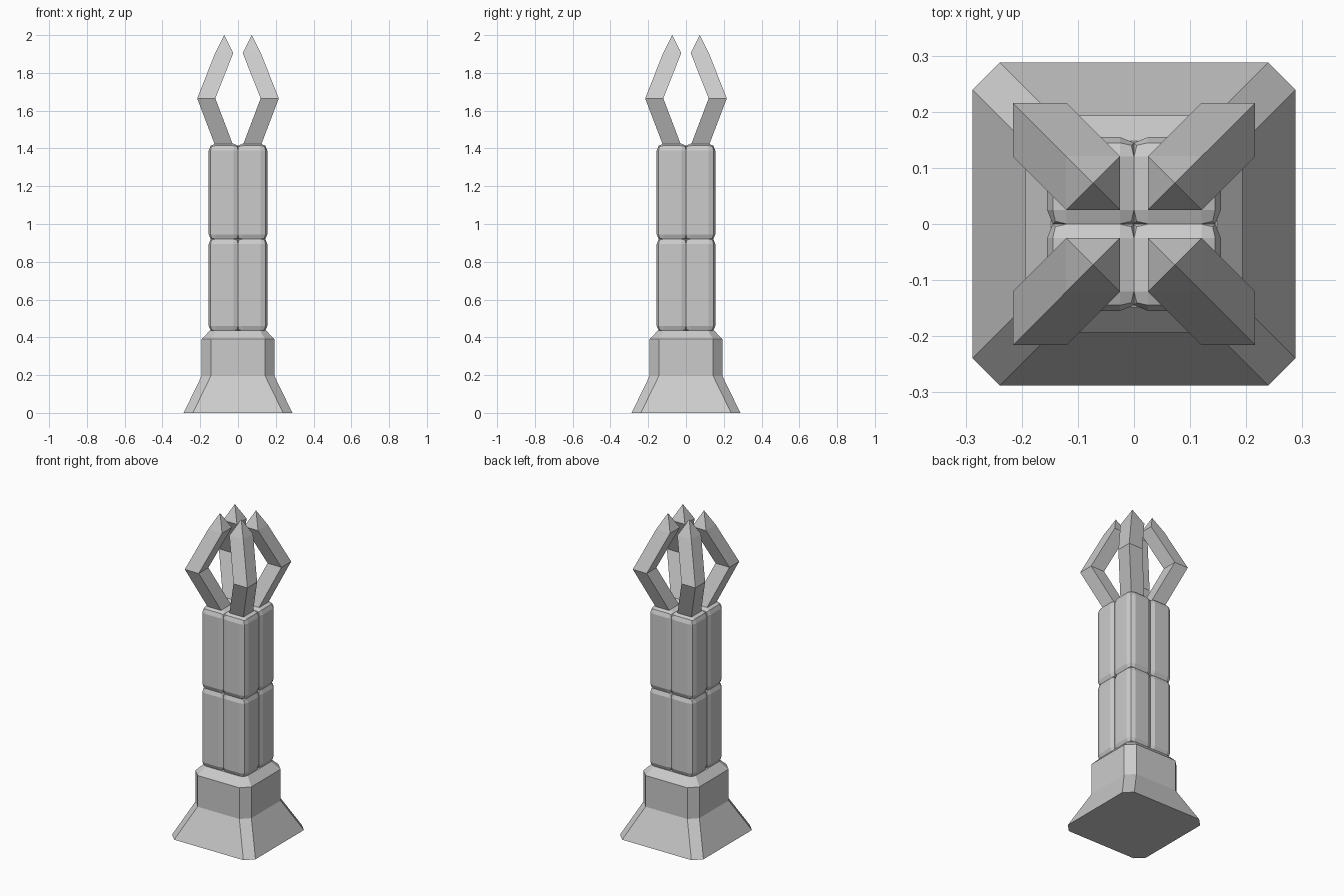
import bpy, bmesh
from mathutils import Matrix, Vector

if "Cube" in bpy.data.objects:
    bpy.data.objects.remove(bpy.data.objects["Cube"])


def loft(name, rings, tip=None):
    """Skin a stack of equal-sized rings; close with caps or a pointed tip."""
    bm = bmesh.new()
    loops = [[bm.verts.new(p) for p in r] for r in rings]
    n = len(loops[0])
    for a, b in zip(loops, loops[1:]):
        for i in range(n):
            j = (i + 1) % n
            bm.faces.new((a[i], a[j], b[j], b[i]))
    bm.faces.new(loops[0][::-1])
    if tip:
        t = bm.verts.new(tip)
        for i in range(n):
            bm.faces.new((loops[-1][i], loops[-1][(i + 1) % n], t))
    else:
        bm.faces.new(loops[-1])
    return finish(name, bm)


def finish(name, bm):
    bmesh.ops.recalc_face_normals(bm, faces=bm.faces)
    me = bpy.data.meshes.new(name)
    bm.to_mesh(me)
    bm.free()
    ob = bpy.data.objects.new(name, me)
    bpy.context.collection.objects.link(ob)
    return ob


def chamfered_square(h, c, z):
    return [(h, -c, z), (h, c, z), (c, h, z), (-c, h, z),
            (-h, c, z), (-h, -c, z), (-c, -h, z), (c, -h, z)]


def square(cx, cy, h, z):
    return [(cx - h, cy - h, z), (cx + h, cy - h, z),
            (cx + h, cy + h, z), (cx - h, cy + h, z)]


def bevelled_block(name, cx, cy, half, z0, z1, width):
    bm = bmesh.new()
    m = Matrix.Translation((cx, cy, (z0 + z1) / 2)) @ Matrix.Diagonal(
        (2 * half, 2 * half, z1 - z0, 1))
    bmesh.ops.create_cube(bm, size=1, matrix=m)
    bmesh.ops.bevel(bm, geom=bm.edges[:], offset=width, segments=2,
                    profile=0.5, affect='EDGES')
    return finish(name, bm)


# Flared plinth with cut corners
loft("base", [chamfered_square(0.288, 0.239, 0),
              chamfered_square(0.193, 0.144, 0.195),
              chamfered_square(0.193, 0.144, 0.39),
              chamfered_square(0.148, 0.115, 0.437)])

for sx in (-1, 1):
    for sy in (-1, 1):
        # Clustered shaft: two stacked rounded blocks per quadrant
        for label, z0, z1 in (("lower", 0.425, 0.93), ("upper", 0.91, 1.425)):
            bevelled_block(f"{label}_shaft_block", sx * 0.0725, sy * 0.0725,
                           0.0825, z0, z1, 0.035)
        # Claw: bends outward diagonally, then back in to a point
        path = [(0.073, 1.415), (0.168, 1.665), (0.073, 1.905)]
        loft("claw", [square(sx * d, sy * d, 0.048, z) for d, z in path],
             tip=(sx * 0.073, sy * 0.073, 2.0))
